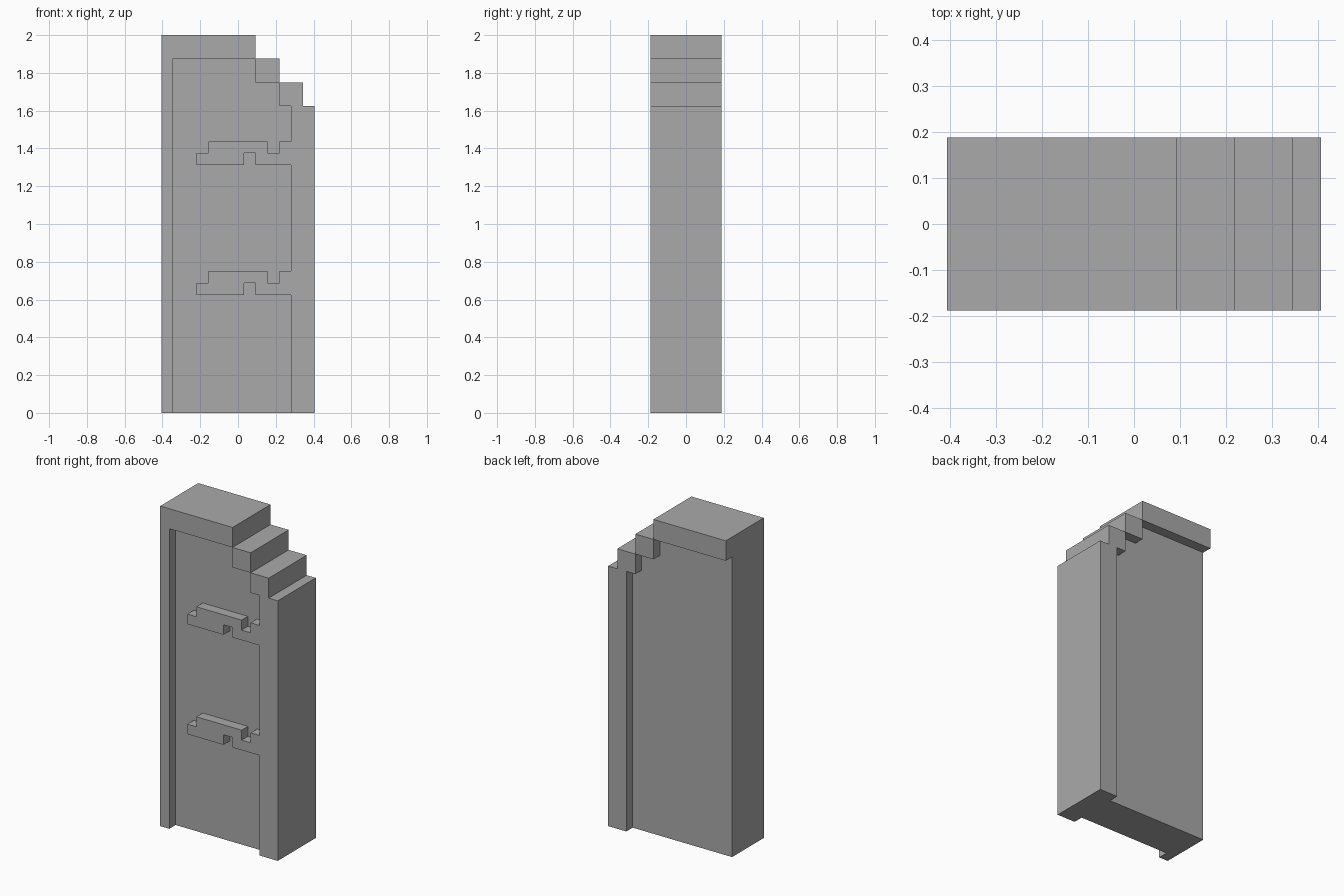
import bpy
import bmesh

cube = bpy.data.objects.get("Cube")
if cube:
    bpy.data.objects.remove(cube, do_unlink=True)

U = 1 / 16  # one block unit

grey = bpy.data.materials.new("plain grey")
grey.use_nodes = True
COLOUR = (0.4, 0.4, 0.4, 1)
grey.diffuse_color = COLOUR
grey.node_tree.nodes["Principled BSDF"].inputs["Base Color"].default_value = COLOUR


def extrude_profile(name, points, y0, y1):
    """Extrude an (x, z) outline, given in block units, from y0 to y1."""
    bm = bmesh.new()
    face = bm.faces.new([bm.verts.new((x * U, y0 * U, z * U)) for x, z in points])
    new = bmesh.ops.extrude_face_region(bm, geom=[face])["geom"]
    verts = [v for v in new if isinstance(v, bmesh.types.BMVert)]
    bmesh.ops.translate(bm, verts=verts, vec=(0, (y1 - y0) * U, 0))
    bmesh.ops.recalc_face_normals(bm, faces=bm.faces)
    mesh = bpy.data.meshes.new(name)
    bm.to_mesh(mesh)
    bm.free()
    mesh.materials.append(grey)
    obj = bpy.data.objects.new(name, mesh)
    bpy.context.collection.objects.link(obj)
    return obj


def block(name, x0, x1, z0, z1, y0=-3, y1=3):
    return extrude_profile(name, [(x0, z0), (x1, z0), (x1, z1), (x0, z1)], y0, y1)


# Recessed door panel, stepped at its upper corner
extrude_profile("door_panel", [(-6.5, 0), (4.5, 0), (4.5, 26), (3.5, 26),
                               (3.5, 28), (1.5, 28), (1.5, 30), (-6.5, 30)], -2, 2)

# Full-depth frame: top beam, stair steps and hinge post
block("top_beam", -6.5, 1.5, 30, 32)
block("upper_step", 1.5, 3.5, 28, 30)
block("lower_step", 3.5, 5.5, 26, 28)
block("hinge_post", 4.5, 6.5, 0, 26)

# Narrow trim on the front of the opening edge
block("edge_trim", -6.5, -5.5, 0, 30, -3, -2)

# Hinge straps on the front, joined to the hinge post
strap = [(4.5, 2), (3.5, 2), (3.5, 1), (2.5, 1), (2.5, 2), (-2.5, 2), (-2.5, 1),
         (-3.5, 1), (-3.5, 0), (0.5, 0), (0.5, 1), (1.5, 1), (1.5, 0), (4.5, 0)]
for name, base in (("lower_hinge_strap", 10), ("upper_hinge_strap", 21)):
    extrude_profile(name, [(x, z + base) for x, z in strap], -3, -2)
